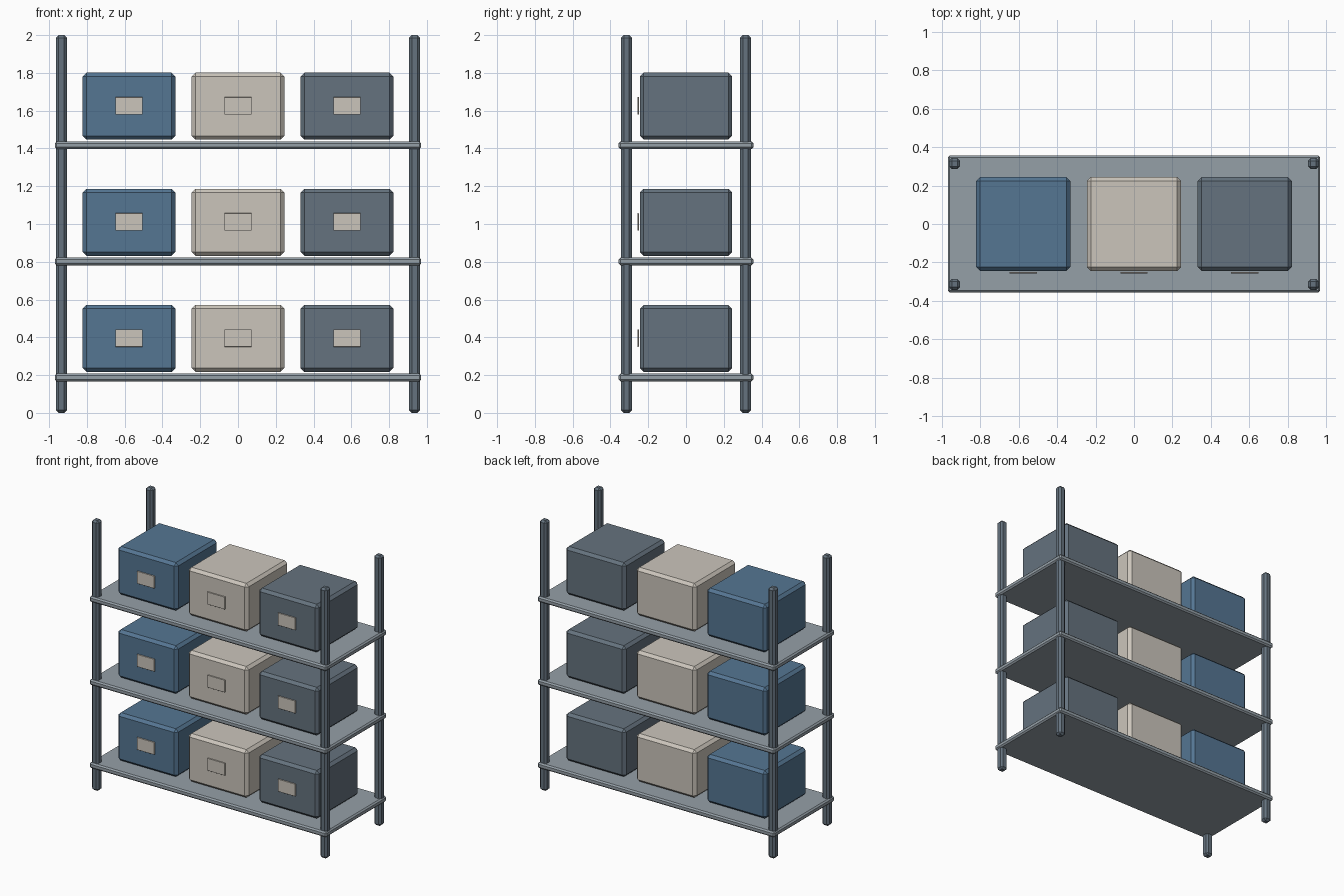
import bpy
import bmesh

if "Cube" in bpy.data.objects:
    bpy.data.objects.remove(bpy.data.objects["Cube"])


def material(name, rgb):
    m = bpy.data.materials.new(name)
    m.diffuse_color = (*rgb, 1)
    m.use_nodes = True
    m.node_tree.nodes["Principled BSDF"].inputs["Base Color"].default_value = m.diffuse_color
    return m


SLATE = material("slate", (0.13, 0.17, 0.21))
STEEL = material("pale_steel", (0.30, 0.35, 0.39))
BLUE = material("blue", (0.09, 0.18, 0.29))
CREAM = material("cream", (0.60, 0.56, 0.50))


def block(name, centre, size, mat, chamfer=0.0):
    """Flat-shaded box with single-segment chamfered edges."""
    bm = bmesh.new()
    bmesh.ops.create_cube(bm, size=1)
    bmesh.ops.scale(bm, vec=size, verts=bm.verts)
    if chamfer:
        bmesh.ops.bevel(bm, geom=bm.edges[:], offset=chamfer, segments=1,
                        affect='EDGES', profile=0.5)
    mesh = bpy.data.meshes.new(name)
    bm.to_mesh(mesh)
    bm.free()
    mesh.materials.append(mat)
    obj = bpy.data.objects.new(name, mesh)
    obj.location = centre
    bpy.context.collection.objects.link(obj)
    return obj


# Four corner posts
for sx, side in ((-1, "left"), (1, "right")):
    for sy, end in ((-1, "front"), (1, "back")):
        block(f"{end}_{side}_post", (sx * 0.935, sy * 0.315, 1.0),
              (0.057, 0.057, 2.0), SLATE, 0.014)

# Shelves, each holding three labelled storage boxes
for level, z in zip(("lower", "middle", "upper"), (0.187, 0.802, 1.417)):
    block(f"{level}_shelf", (0, 0, z), (1.94, 0.713, 0.041), STEEL, 0.01)
    for x, side, mat in ((-0.577, "left", BLUE), (0, "centre", CREAM),
                         (0.577, "right", SLATE)):
        zc = z + 0.207
        block(f"{level}_{side}_box", (x, 0, zc), (0.49, 0.488, 0.355), mat, 0.02)
        block(f"{level}_{side}_label", (x, -0.2535, zc + 0.002),
              (0.143, 0.008, 0.092), CREAM, 0.001)
